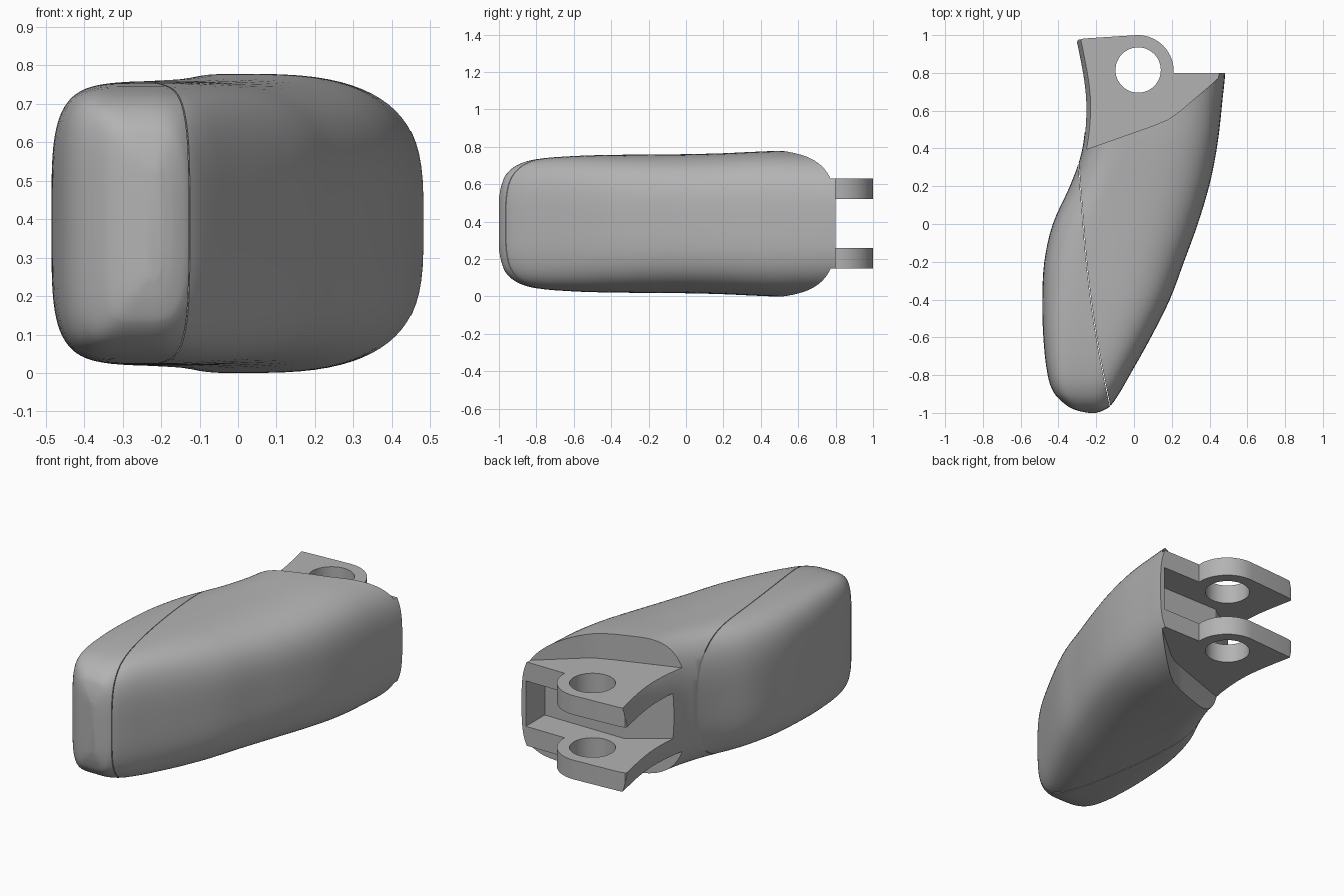
import bpy, bmesh
from math import cos, sin, pi, radians
from mathutils import Vector

cube = bpy.data.objects.get("Cube")
if cube:
    bpy.data.objects.remove(cube, do_unlink=True)

MID = 0.389  # mid height of the finger segment

grey = bpy.data.materials.new("plain grey")
grey.use_nodes = True
grey.diffuse_color = (0.45, 0.45, 0.45, 1)
grey.node_tree.nodes["Principled BSDF"].inputs["Base Color"].default_value = (0.45, 0.45, 0.45, 1)


def make_object(name, bm):
    bmesh.ops.recalc_face_normals(bm, faces=bm.faces[:])
    mesh = bpy.data.meshes.new(name)
    bm.to_mesh(mesh)
    bm.free()
    mesh.materials.append(grey)
    obj = bpy.data.objects.new(name, mesh)
    bpy.context.collection.objects.link(obj)
    return obj


def smooth_path(points, steps):
    """Smooth path through the points, tangents scaled along the first coordinate."""
    pts = [Vector(p) for p in points]
    out = []
    for i in range(len(pts) - 1):
        a, b, c, d = pts[max(i - 1, 0)], pts[i], pts[i + 1], pts[min(i + 2, len(pts) - 1)]
        t0 = (c - a) * ((c.x - b.x) / (c.x - a.x))
        t1 = (d - b) * ((c.x - b.x) / (d.x - b.x))
        for k in range(steps):
            t = k / steps
            out.append(b * (2*t**3 - 3*t**2 + 1) + t0 * (t**3 - 2*t**2 + t)
                       + c * (3*t**2 - 2*t**3) + t1 * (t**3 - t**2))
    return out + [pts[-1]]


def prism(name, outline, z0, z1):
    """Upright cutter from a plan outline."""
    bm = bmesh.new()
    base = bm.faces.new([bm.verts.new((x, y, z0)) for x, y in outline])
    top = bmesh.ops.extrude_face_region(bm, geom=[base])["geom"]
    bmesh.ops.translate(bm, vec=(0, 0, z1 - z0),
                        verts=[v for v in top if isinstance(v, bmesh.types.BMVert)])
    obj = make_object(name, bm)
    obj.hide_render = True
    return obj


def cut(obj, cutter, operation="DIFFERENCE"):
    mod = obj.modifiers.new("cut", "BOOLEAN")
    mod.operation = operation
    mod.solver = "EXACT"
    mod.object = cutter
    bpy.context.view_layer.update()
    result = bpy.data.meshes.new_from_object(
        obj.evaluated_get(bpy.context.evaluated_depsgraph_get()))
    obj.modifiers.clear()
    obj.data = result


# Body: lofted rounded sections (y, left edge, right edge, half height)
stations = [(-1.0, -.24, -.20, .14), (-.988, -.30, -.165, .2), (-.965, -.35, -.127, .26),
            (-.9, -.42, -.08, .315), (-.8, -.457, -.022, .345), (-.6, -.48, .09, .362),
            (-.4, -.485, .19, .368), (-.2, -.475, .265, .37), (0, -.43, .338, .372),
            (.2, -.34, .398, .377), (.35, -.285, .43, .384), (.48, -.262, .45, .389),
            (.65, -.258, .468, .389), (.8, -.275, .483, .389), (1.05, -.325, .49, .389)]
SIDES = 80


def signed_power(value, e):
    return abs(value) ** e * (1 if value >= 0 else -1)


bm = bmesh.new()
rings = []
for y, left, right, half in smooth_path(stations, 4):
    # the crest leans towards the inner side at the hinge, the fingertip is squarer
    crest = left + (right - left) * (0.38 - 0.1 * y)
    inner_power = 2 / max(2.6, 3.6 - 1.6 * y)
    ring = []
    for i in range(SIDES):
        a = 2 * pi * (i + 0.5) / SIDES
        reach, e = (right - crest, 2 / 3.4) if cos(a) > 0 else (crest - left, inner_power)
        ring.append(bm.verts.new((crest + reach * signed_power(cos(a), e), y,
                                  MID + half * signed_power(sin(a), e))))
    rings.append(ring)
for r0, r1 in zip(rings, rings[1:]):
    for i in range(SIDES):
        j = (i + 1) % SIDES
        bm.faces.new((r0[i], r0[j], r1[j], r1[i]))
bm.faces.new(rings[0])
bm.faces.new(rings[-1])
body = make_object("finger_body", bm)

# Hinge shape: outer outline, shoulders above and below, slot and pin hole
pin = (0.022, 0.815)
arc = [(.02 + .19 * cos(radians(d)), .81 + .19 * sin(radians(d))) for d in range(0, 96, 5)]
back = [(1, .8), (.21, .8)] + arc + [(-.265, .982), (-.295, .975), (-.31, .95), (-.6, .9),
                                     (-.6, 1.3), (1, 1.3)]
wall = [(-.6, .27), (-.24, .4), (.1, .52), (.18, .553), (.24, .595), (.48, .8), (.7, .99)]
shoulder = wall + [(.7, 1.4), (-.6, 1.4)]
slot = [(.455, 1.4), (.455, .63), (-.05, .63), (-.26, .485), (-.6, .25), (-.6, 1.4)]
hole = [(pin[0] + .12 * cos(2 * pi * i / 48), pin[1] + .12 * sin(2 * pi * i / 48))
        for i in range(48)]

cutters = [prism("back_cutter", back, -.2, 1),
           prism("upper_shoulder_cutter", shoulder, .63, 1),
           prism("lower_shoulder_cutter", shoulder, -.2, .15),
           prism("slot_cutter", slot, .26, .52),
           prism("pin_hole_cutter", hole, -.3, 1.1)]
for cutter in cutters:
    cut(body, cutter)

# Fingertip pad: split off along a curved hairline seam
seam = smooth_path([(.34, -.297), (.1, -.278), (-.25, -.248), (-.6, -.2),
                    (-.97, -.127), (-1.1, -.09)], 4)
pad_regions = [prism("pad_cutter", [(x + gap, y + gap) for y, x in seam]
                     + [(-.7, -1.1), (-.7, .34 + gap)], -.2, 1) for gap in (0, .003)]
pad = body.copy()
pad.data = body.data.copy()
pad.name = "fingertip_pad"
bpy.context.collection.objects.link(pad)
cut(pad, pad_regions[0], "INTERSECT")
cut(body, pad_regions[1])

for cutter in cutters + pad_regions:
    bpy.data.objects.remove(cutter, do_unlink=True)

# Smooth shading with sharp edges kept
for obj in (body, pad):
    bpy.ops.object.select_all(action="DESELECT")
    obj.select_set(True)
    bpy.context.view_layer.objects.active = obj
    bpy.ops.object.shade_smooth_by_angle(angle=radians(32))
